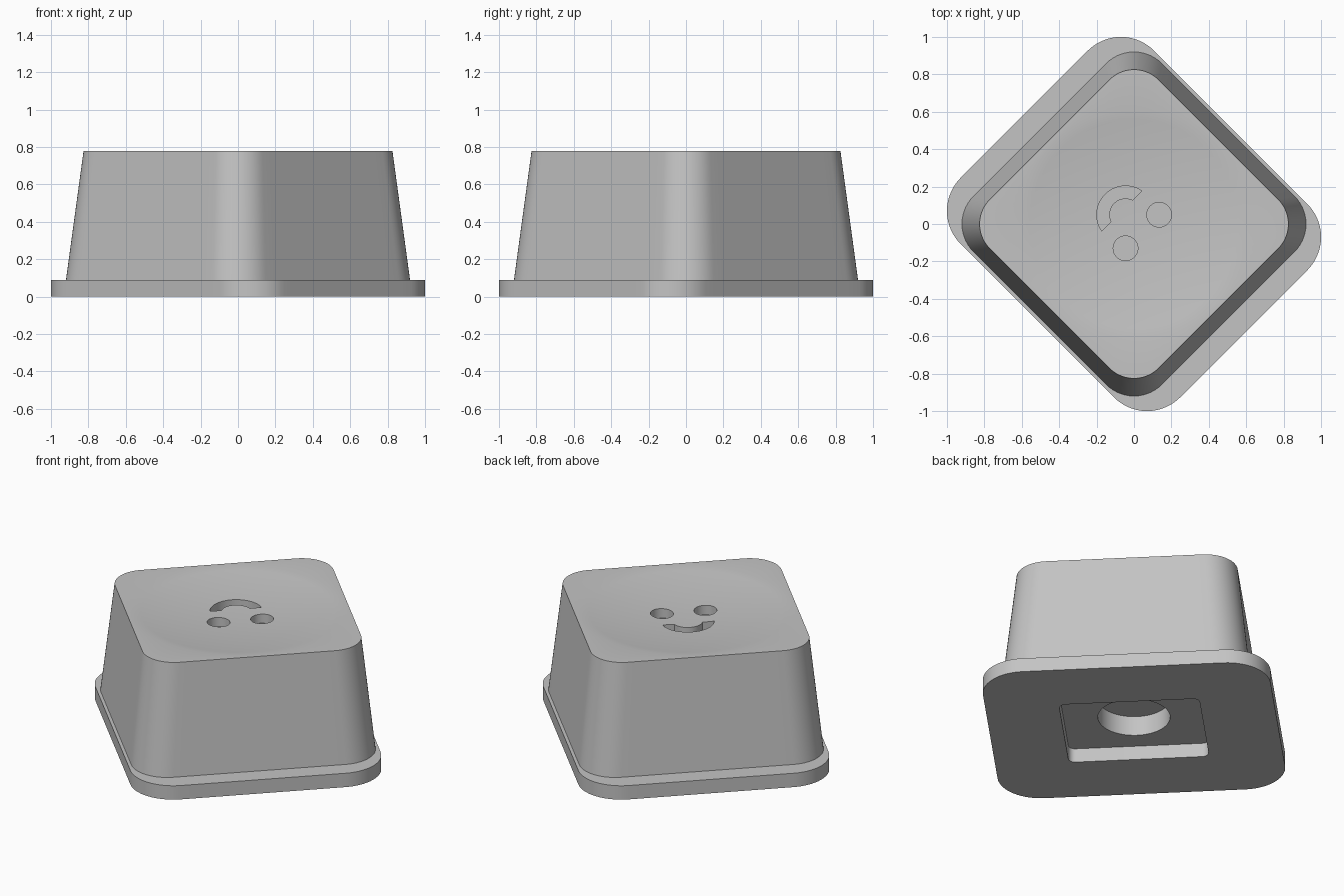
import bpy, bmesh
from math import pi, sin, cos, asin, atan2, radians
from mathutils import Matrix

if "Cube" in bpy.data.objects:
    bpy.data.objects.remove(bpy.data.objects["Cube"])

TURN = Matrix.Rotation(radians(45), 4, "Z")   # the whole part stands on its diagonal
PLATE_TOP, BODY_TOP = 0.088, 0.78
DISH_RADIUS, DISH_DEPTH = 0.61, 0.04

grey = bpy.data.materials.new("plain grey")
grey.use_nodes = True
COLOR = (0.55, 0.55, 0.55, 1)
grey.diffuse_color = COLOR
grey.node_tree.nodes["Principled BSDF"].inputs["Base Color"].default_value = COLOR


def rounded_rect(hx, hy, r, arc=14, edge=14):
    """Outline of a rounded rectangle, with even points on arcs and edges."""
    corners = []
    for k, (sx, sy) in enumerate([(1, 1), (-1, 1), (-1, -1), (1, -1)]):
        cx, cy = sx * (hx - r), sy * (hy - r)
        angles = [(k + i / arc) * pi / 2 for i in range(arc + 1)]
        corners.append([(cx + r * cos(a), cy + r * sin(a)) for a in angles])
    pts = []
    for k, c in enumerate(corners):
        (ax, ay), (bx, by) = c[-1], corners[(k + 1) % 4][0]
        pts += c
        pts += [(ax + (bx - ax) * i / edge, ay + (by - ay) * i / edge)
                for i in range(1, edge)]
    return pts


def circle(x, y, r, n=48):
    return [(x + r * cos(2 * pi * i / n), y + r * sin(2 * pi * i / n)) for i in range(n)]


def loft(name, loops):
    """Closed solid through equal-length loops of (points, height)."""
    bm = bmesh.new()
    rings = [[bm.verts.new((x, y, z)) for x, y in pts] for pts, z in loops]
    for a, b in zip(rings, rings[1:]):
        for i in range(len(a)):
            j = (i + 1) % len(a)
            bm.faces.new((a[i], a[j], b[j], b[i]))
    bm.faces.new(rings[0][::-1])
    bm.faces.new(rings[-1])
    bmesh.ops.recalc_face_normals(bm, faces=bm.faces)
    bm.transform(TURN)
    mesh = bpy.data.meshes.new(name)
    bm.to_mesh(mesh)
    bm.free()
    mesh.materials.append(grey)
    obj = bpy.data.objects.new(name, mesh)
    bpy.context.collection.objects.link(obj)
    return obj


def prism(name, pts, z0, z1):
    return loft(name, [(pts, z0), (pts, z1)])


def activate(obj):
    bpy.ops.object.select_all(action="DESELECT")
    obj.select_set(True)
    bpy.context.view_layer.objects.active = obj


def cut(obj, cutter):
    cutter.hide_render = True
    mod = obj.modifiers.new("cut", "BOOLEAN")
    mod.operation, mod.solver, mod.object = "DIFFERENCE", "EXACT", cutter
    activate(obj)
    bpy.ops.object.modifier_apply(modifier=mod.name)
    bpy.data.objects.remove(cutter)


# Base plate with a rounded rectangular opening underneath
base_plate = prism("base_plate", rounded_rect(0.731, 0.83, 0.25), 0, PLATE_TOP)
cut(base_plate, prism("opening_cutter", rounded_rect(0.333, 0.405, 0.04, 6, 1), -0.1, 0.2))

# Tapered cap whose top sinks into a shallow round dish
rim = rounded_rect(0.638, 0.638, 0.185)
loops = [(rounded_rect(0.712, 0.712, 0.21), PLATE_TOP), (rim, BODY_TOP)]
for s in [1 - i / 12 for i in range(12)]:
    ring = [(s * DISH_RADIUS * cos(a), s * DISH_RADIUS * sin(a))
            for a in (atan2(y, x) for x, y in rim)]
    loops.append((ring, BODY_TOP - DISH_DEPTH * (1 - s * s)))
cap = loft("cap", loops)

# Round socket in the underside
cut(cap, prism("socket_cutter", circle(0, 0, 0.208, 64), 0, 0.212))

# Engraved eyes and mouth in the dish
FLOOR = BODY_TOP - DISH_DEPTH - 0.055
for side in (-1, 1):
    cut(cap, prism("eye_cutter", circle(0.003 + side * 0.127, -0.06, 0.066), FLOOR, 0.9))

mouth = []
for r, flip in ((0.154, False), (0.087, True)):
    start = asin(0.028 / r)
    arc = [start + (pi - 2 * start) * i / 28 for i in range(29)]
    mouth += [(0.003 + r * cos(a), 0.067 + r * sin(a)) for a in (arc[::-1] if flip else arc)]
cut(cap, prism("mouth_cutter", mouth, FLOOR, 0.9))

for obj in (base_plate, cap):
    activate(obj)
    bpy.ops.object.shade_smooth_by_angle(angle=radians(30))
